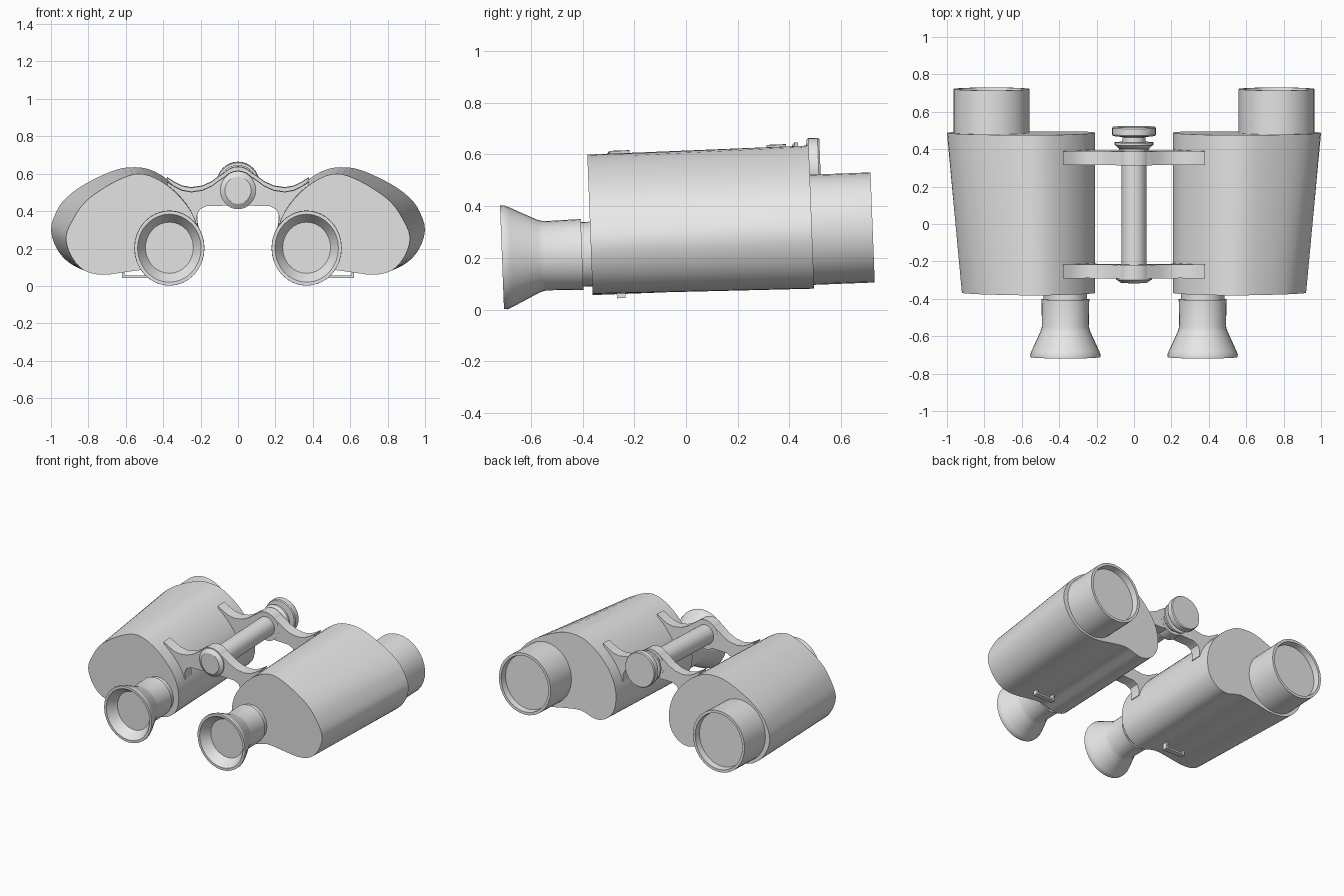
import bpy
import bmesh
from math import cos, sin, pi, radians
from mathutils import Matrix, Vector

if "Cube" in bpy.data.objects:
    bpy.data.objects.remove(bpy.data.objects["Cube"], do_unlink=True)

# Single plain grey
grey = bpy.data.materials.new("plain grey")
grey.use_nodes = True
grey.diffuse_color = (0.8, 0.8, 0.8, 1)
grey.node_tree.nodes["Principled BSDF"].inputs["Base Color"].default_value = (0.8, 0.8, 0.8, 1)

# The whole instrument leans slightly, rising toward the back
PIVOT = Vector((0, 0, 0.3))
TILT = Matrix.Translation(PIVOT) @ Matrix.Rotation(radians(2.2), 4, 'X') @ Matrix.Translation(-PIVOT)


def finish(name, bm, mirror=False):
    bmesh.ops.recalc_face_normals(bm, faces=bm.faces)
    bm.transform(TILT)
    mesh = bpy.data.meshes.new(name)
    bm.to_mesh(mesh)
    bm.free()
    mesh.materials.append(grey)
    ob = bpy.data.objects.new(name, mesh)
    bpy.context.collection.objects.link(ob)
    bpy.ops.object.select_all(action='DESELECT')
    ob.select_set(True)
    bpy.context.view_layer.objects.active = ob
    bpy.ops.object.shade_smooth_by_angle(angle=radians(30))
    if mirror:
        mod = ob.modifiers.new("Mirror", 'MIRROR')
        mod.use_mirror_merge = False
    return ob


def loft(name, rings, mirror=False):
    """Skin a list of equal point rings and cap both ends."""
    bm = bmesh.new()
    loops = [[bm.verts.new(p) for p in ring] for ring in rings]
    n = len(loops[0])
    for a, b in zip(loops, loops[1:]):
        for i in range(n):
            j = (i + 1) % n
            bm.faces.new((a[i], a[j], b[j], b[i]))
    bm.faces.new(loops[0])
    bm.faces.new(loops[-1])
    return finish(name, bm, mirror)


def turned(name, x, z, profile, stretch=1.0, mirror=False, n=32):
    """Revolve (y, radius) pairs around an axis along y."""
    angles = [2 * pi * i / n for i in range(n)]
    rings = [[(x + r * cos(a), y, z + r * stretch * sin(a)) for a in angles]
             for y, r in profile]
    return loft(name, rings, mirror)


def smooth_loop(points, steps=3):
    """Closed Catmull-Rom curve through 2D points."""
    pts = [Vector(p) for p in points]
    n = len(pts)
    out = []
    for i in range(n):
        a, b, c, d = (pts[(i + k) % n] for k in (-1, 0, 1, 2))
        for s in range(steps):
            t = s / steps
            out.append(0.5 * (2 * b + (c - a) * t + (2 * a - 5 * b + 4 * c - d) * t * t
                              + (3 * b - a - 3 * c + d) * t ** 3))
    return out


# Prism housings: a shared inner side, and an outer side that widens backward
inner = [(0.34, 0.52), (0.25, 0.41), (0.21, 0.29), (0.22, 0.17),
         (0.28, 0.095), (0.365, 0.07), (0.48, 0.1)]
front_outer = [(0.6, 0.088), (0.72, 0.074), (0.82, 0.095), (0.89, 0.17),
               (0.92, 0.274), (0.88, 0.374), (0.82, 0.46), (0.73, 0.53),
               (0.62, 0.59), (0.53, 0.614), (0.44, 0.59)]
back_outer = [(0.6, 0.085), (0.74, 0.062), (0.87, 0.085), (0.96, 0.165),
              (1.0, 0.28), (0.97, 0.38), (0.92, 0.45), (0.82, 0.525),
              (0.66, 0.6), (0.55, 0.616), (0.45, 0.595)]
loft("prism_housings", [
    [(p.x, -0.37, p.y) for p in smooth_loop(inner + front_outer)],
    [(p.x, 0.487, p.y) for p in smooth_loop(inner + back_outer)]], mirror=True)

# Objective tubes with a recessed lens
turned("objective_tubes", 0.762, 0.29,
       [(0.4, 0.203), (0.722, 0.203), (0.722, 0.185), (0.68, 0.18)],
       stretch=1.05, mirror=True)

# Eyepieces with a flared cup and a recessed lens
turned("eyepieces", 0.367, 0.229,
       [(-0.34, 0.117), (-0.405, 0.117), (-0.405, 0.128), (-0.55, 0.125),
        (-0.575, 0.132), (-0.68, 0.18), (-0.7, 0.188), (-0.715, 0.187),
        (-0.715, 0.17), (-0.65, 0.128)],
       stretch=1.07, mirror=True)

# Hinge bridges: one curved arm profile, used at the front and the back
arm = [(0, 0.6), (0.06, 0.6), (0.1, 0.575), (0.14, 0.545), (0.19, 0.522),
       (0.25, 0.513), (0.3, 0.522), (0.34, 0.542), (0.38, 0.567),
       (0.36, 0.48), (0.25, 0.34), (0.216, 0.34), (0.22, 0.385),
       (0.205, 0.42), (0.17, 0.437), (0, 0.442)]
HUB_Z = 0.523
for end, y in (("front", -0.245), ("back", 0.362)):
    loft(end + "_bridge_arms", [[(px, y + d, pz) for px, pz in arm]
                                for d in (-0.037, 0.037)], mirror=True)
    turned(end + "_bridge_hub", 0, HUB_Z, [(y - 0.038, 0.098), (y + 0.038, 0.098)], 1.04)

# Central shaft, front cap and focusing wheel
turned("hinge_shaft", 0, HUB_Z, [(-0.23, 0.066), (0.34, 0.066)], 1.04)
turned("front_cap", 0, HUB_Z, [(-0.27, 0.095), (-0.288, 0.095), (-0.306, 0.07)], 1.04)
turned("focus_wheel", 0, HUB_Z,
       [(0.39, 0.075), (0.412, 0.08), (0.432, 0.103), (0.446, 0.103),
        (0.446, 0.062), (0.474, 0.062), (0.48, 0.112), (0.487, 0.117),
        (0.522, 0.117), (0.529, 0.112)], 1.04)

# Strap loops under the housings
bm = bmesh.new()
for cx, cz, sx, sz in ((0.545, 0.06, 0.15, 0.012), (0.476, 0.08, 0.012, 0.05), (0.614, 0.08, 0.012, 0.05)):
    bmesh.ops.create_cube(bm, size=1, matrix=Matrix.Translation((cx, -0.26, cz))
                          @ Matrix.Diagonal((sx, 0.034, sz, 1)))
finish("strap_loops", bm, mirror=True)
